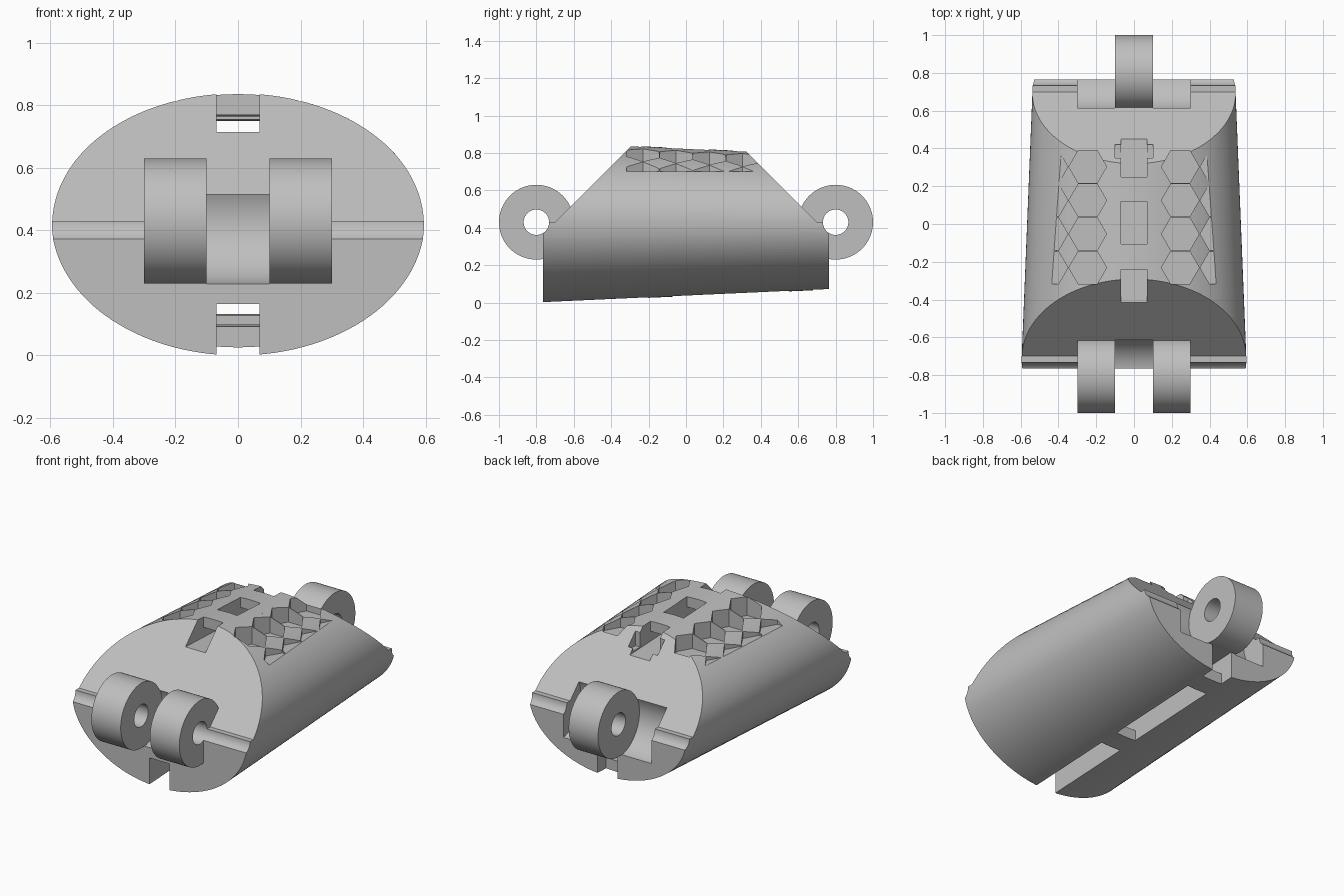
import bpy, bmesh, math

if "Cube" in bpy.data.objects:
    bpy.data.objects.remove(bpy.data.objects["Cube"])

PIN_Y, PIN_Z = 0.80, 0.43

grey = bpy.data.materials.new("light_grey")
grey.diffuse_color = (0.52, 0.52, 0.52, 1)
grey.use_nodes = True
grey.node_tree.nodes["Principled BSDF"].inputs["Base Color"].default_value = grey.diffuse_color


def make(name, bm):
    bmesh.ops.recalc_face_normals(bm, faces=bm.faces)
    me = bpy.data.meshes.new(name)
    bm.to_mesh(me)
    bm.free()
    ob = bpy.data.objects.new(name, me)
    bpy.context.collection.objects.link(ob)
    me.materials.append(grey)
    return ob


def loft(bm, a, b):
    """Closed solid between two matching rings of points."""
    va, vb = [bm.verts.new(p) for p in a], [bm.verts.new(p) for p in b]
    bm.faces.new(va)
    bm.faces.new(vb)
    n = len(va)
    for i in range(n):
        j = (i + 1) % n
        bm.faces.new((va[i], va[j], vb[j], vb[i]))


def side_prism(name, spans, profile):
    """Extrude a (y, z) profile along x over each span."""
    bm = bmesh.new()
    for x0, x1 in spans:
        loft(bm, [(x0, y, z) for y, z in profile], [(x1, y, z) for y, z in profile])
    return make(name, bm)


def disc(y, r, n=72):
    return [(y + r * math.cos(2 * math.pi * i / n), PIN_Z + r * math.sin(2 * math.pi * i / n))
            for i in range(n)]


def combine(target, tool, op):
    mod = target.modifiers.new("cut", 'BOOLEAN')
    mod.operation, mod.solver, mod.object = op, 'EXACT', tool
    bpy.context.view_layer.objects.active = target
    bpy.ops.object.modifier_apply(modifier=mod.name)
    bpy.data.objects.remove(tool)


# Tapered elliptical body
def ellipse(y, n=128):
    rx, rz = 0.566 - 0.0405 * y, 0.395 - 0.0458 * y
    return [(rx * math.cos(2 * math.pi * i / n), y, PIN_Z + rz * math.sin(2 * math.pi * i / n))
            for i in range(n)]


bm = bmesh.new()
loft(bm, ellipse(-0.9), ellipse(0.9))
body = make("segment_body", bm)

# Bevelled ends
combine(body, side_prism("end_trim", [(-1, 1)], [
    (-0.765, -0.2), (0.765, -0.2), (0.765, PIN_Z), (0.70, PIN_Z),
    (0, 1.13), (-0.70, PIN_Z), (-0.765, PIN_Z)]), 'INTERSECT')


# Strap channels, open between bridges
def channel(name, y0, y1, bridges, deep, under, out):
    pts = [(y0, deep(y0)), (y1, deep(y1)), (y1, out)]
    for a, b in reversed(bridges):
        pts += [(b, out), (b, under(b)), (a, under(a)), (a, out)]
    pts.append((y0, out))
    return side_prism(name, [(-0.068, 0.068)], pts)


combine(body, channel("top_channel", -0.6, 0.6, [(-0.24, -0.105), (0.12, 0.25)],
                      lambda y: 0.698 - 0.042 * y, lambda y: 0.76 - 0.042 * y, 1.0), 'DIFFERENCE')
combine(body, channel("bottom_channel", -0.8, 0.78, [(-0.20, -0.07), (0.55, 0.68)],
                      lambda y: 0.20 + 0.046 * y, lambda y: 0.102 + 0.046 * y, -0.1), 'DIFFERENCE')

# Cross pocket at the rear of the top channel
combine(body, side_prism("cross_pocket", [(-0.1, 0.1)],
                         [(0.35, 0.69), (0.42, 0.69), (0.42, 1), (0.35, 1)]), 'DIFFERENCE')

# Hinge clearances
combine(body, side_prism("front_clearance", [(-0.1, 0.1)], disc(-PIN_Y, 0.204)), 'DIFFERENCE')
combine(body, side_prism("rear_clearance", [(-0.3, -0.1), (0.1, 0.3)], disc(PIN_Y, 0.204)), 'DIFFERENCE')

# Hexagonal pockets, two columns a side
bm = bmesh.new()
for side in (-1, 1):
    for cx in (0.245, 0.45):
        for row in range(4):
            cy = 0.303 - 0.178 * row
            ring = [(side * cx + 0.1 * math.cos(k * math.pi / 3), cy + 0.1 * math.sin(k * math.pi / 3))
                    for k in range(6)]
            loft(bm, [(x, y, 0.70) for x, y in ring], [(x, y, 1.0) for x, y in ring])
combine(body, make("hex_pockets", bm), 'DIFFERENCE')

# Hinge lugs
combine(body, side_prism("front_lugs", [(-0.3, -0.1), (0.1, 0.3)], disc(-PIN_Y, 0.2)), 'UNION')
combine(body, side_prism("rear_lug", [(-0.1, 0.1)], disc(PIN_Y, 0.2)), 'UNION')

# Pin bores across the full width
for y in (-PIN_Y, PIN_Y):
    combine(body, side_prism("pin_bore", [(-1, 1)], disc(y, 0.068, 48)), 'DIFFERENCE')

# Smooth curved walls, crisp edges
bpy.ops.object.select_all(action='DESELECT')
body.select_set(True)
bpy.context.view_layer.objects.active = body
bpy.ops.object.shade_smooth_by_angle(angle=math.radians(25))
